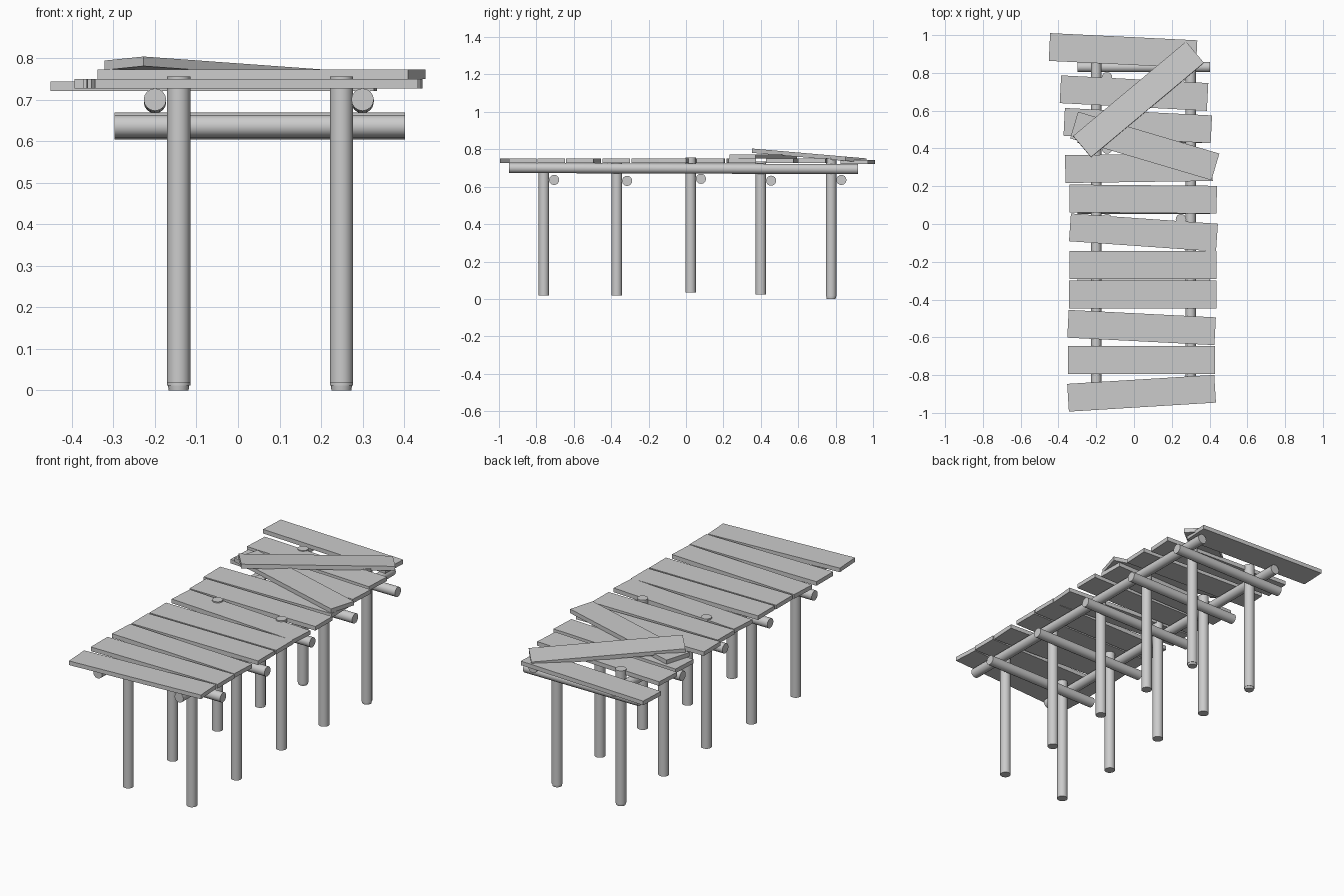
import bpy
from math import radians, pi
from mathutils import Matrix, Vector

if "Cube" in bpy.data.objects:
    bpy.data.objects.remove(bpy.data.objects["Cube"])


def log(name, a, b, r1, r2=None):
    """Round timber from point a to point b."""
    a, b = Vector(a), Vector(b)
    d = b - a
    bpy.ops.mesh.primitive_cone_add(vertices=16, radius1=r1, radius2=r2 or r1, depth=d.length)
    ob = bpy.context.object
    ob.name = name
    ob.location = (a + b) / 2
    ob.rotation_mode = 'QUATERNION'
    ob.rotation_quaternion = d.to_track_quat('Z', 'Y')
    bpy.ops.object.shade_smooth_by_angle(angle=radians(40))
    return ob


def plank(name, x, y, z, angle, tilt=0.0, length=0.78, width=0.147, thick=0.023):
    """Flat board; angle turns it about z, tilt leans it about world x."""
    bpy.ops.mesh.primitive_cube_add(size=1)
    ob = bpy.context.object
    ob.name = name
    ob.data.transform(Matrix.Diagonal((length, width, thick, 1)))
    ob.matrix_world = (Matrix.Translation((x, y, z)) @ Matrix.Rotation(tilt, 4, 'X')
                       @ Matrix.Rotation(radians(angle), 4, 'Z'))
    return ob


# Post pairs with a cross beam behind each: y, bottom z, top z, beam z
rows = [(-0.76, 0.018, 0.735, 0.636),
        (-0.37, 0.018, 0.735, 0.631),
        (0.025, 0.034, 0.756, 0.642),
        (0.40, 0.023, 0.735, 0.632),
        (0.776, 0.012, 0.754, 0.636)]
for i, (y, z0, z1, zb) in enumerate(rows):
    for side, x in (("left", -0.143), ("right", 0.249)):
        log(f"post_{side}_{i}", (x, y, z0), (x, y, z1), 0.028)
    log(f"cross_beam_{i}", (-0.298, y + 0.055, zb), (0.402, y + 0.055, zb), 0.027)

# Narrow feet on the rearmost posts
for side, x in (("left", -0.143), ("right", 0.249)):
    log(f"post_foot_{side}", (x, 0.776, 0.0), (x, 0.776, 0.014), 0.024, 0.026)

# Long stringers under the deck
for side, x in (("left", -0.2), ("right", 0.3)):
    log(f"stringer_{side}", (x, -0.947, 0.7), (x, 0.92, 0.694), 0.027)

# Deck planks, back to front: x, y, angle
deck = [(0.0, 0.693, -3), (0.02, 0.521, -2.9), (0.026, 0.296, 0.8),
        (0.048, 0.132, -0.5), (0.05, -0.045, -4), (0.048, -0.217, 0),
        (0.046, -0.373, 0), (0.04, -0.548, -2.9), (0.04, -0.72, 0),
        (0.04, -0.896, 3.5)]
for i, (x, y, a) in enumerate(deck):
    plank(f"deck_plank_{i}", x, y, 0.738, a)
plank("deck_plank_end", -0.058, 0.925 - 0.007, 0.732, -2.8)

# Loose planks lying on the deck
plank("loose_plank_lower", 0.057, 0.413, 0.761, -16.5)
plank("loose_plank_upper", 0.024, 0.659, 0.766, 40, tilt=-0.086)
